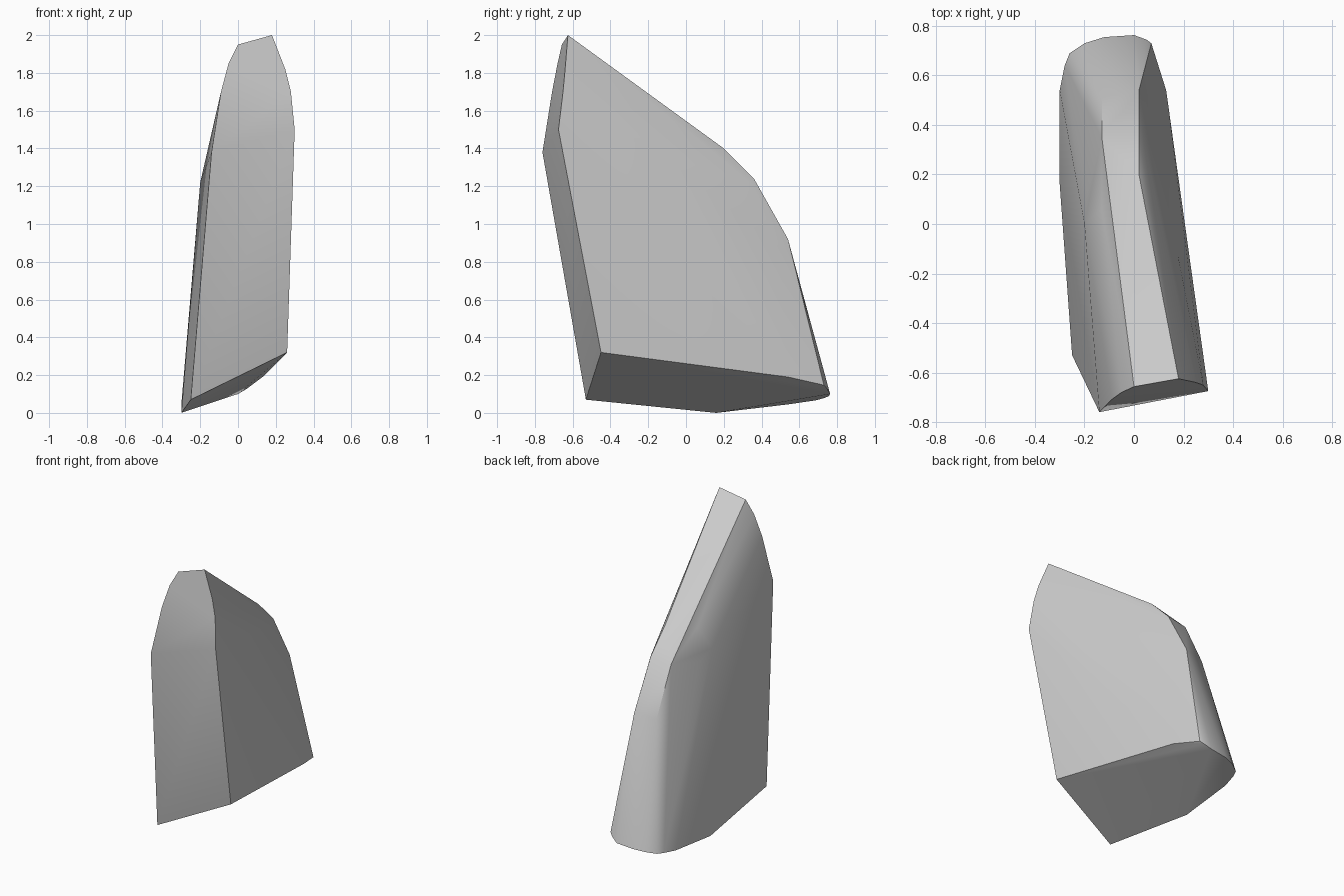
import bpy, bmesh, math

if "Cube" in bpy.data.objects:
    bpy.data.objects.remove(bpy.data.objects["Cube"])

# Faceted wedge, described by the corner rings of its faces
front_upper = [(.18, -.625, 2), (.25, -.64, 1.82), (.28, -.651, 1.7), (.30, -.675, 1.5),
               (-.14, -.76, 1.38), (-.09, -.709, 1.7), (-.05, -.68, 1.85), (0, -.657, 1.95)]
front_lower = [(.26, -.45, .32), (-.25, -.53, .07)]
back_ridge = [(.02, .20, 1.40), (.02, .36, 1.24), (.02, .54, .92),
              (-.13, .06, 1.37), (-.13, .35, 1.22), (-.13, .51, .90)]
left_shoulder = [(-.20, 0, 1.22), (-.19, .12, 1.17), (-.17, .33, 1.03)]
right_shoulder = [(.18, -.14, 1.37), (.05, .50, .87), (.04, .33, 1.23)]
# Underside is two planes meeting at a crease, rounded at the back
underside = [(-.30, .16, 0), (-.30, .54, .045), (-.28, .64, .06), (-.26, .69, .067),
             (-.20, .73, .078), (-.12, .755, .088), (0, .763, .10), (.05, .745, .13),
             (.07, .73, .147), (.13, .54, .19)]

bm = bmesh.new()
for ring in (front_upper, front_lower, back_ridge, left_shoulder, right_shoulder, underside):
    for p in ring:
        bm.verts.new(p)
res = bmesh.ops.convex_hull(bm, input=bm.verts[:])
loose = [v for v in bm.verts if not v.link_faces]
bmesh.ops.delete(bm, geom=loose, context='VERTS')
# Merge the triangles of each flat face
bmesh.ops.dissolve_limit(bm, angle_limit=math.radians(2), verts=bm.verts[:], edges=bm.edges[:])
bmesh.ops.recalc_face_normals(bm, faces=bm.faces[:])

mesh = bpy.data.meshes.new("wedge_block")
bm.to_mesh(mesh)
bm.free()
block = bpy.data.objects.new("wedge_block", mesh)
bpy.context.collection.objects.link(block)

grey = bpy.data.materials.new("plain_grey")
grey.diffuse_color = (.6, .6, .6, 1)
grey.use_nodes = True
grey.node_tree.nodes["Principled BSDF"].inputs["Base Color"].default_value = grey.diffuse_color
mesh.materials.append(grey)

# Smooth the rounded back, keep the cut faces crisp
bpy.context.view_layer.objects.active = block
block.select_set(True)
bpy.ops.object.shade_smooth_by_angle(angle=math.radians(30))
